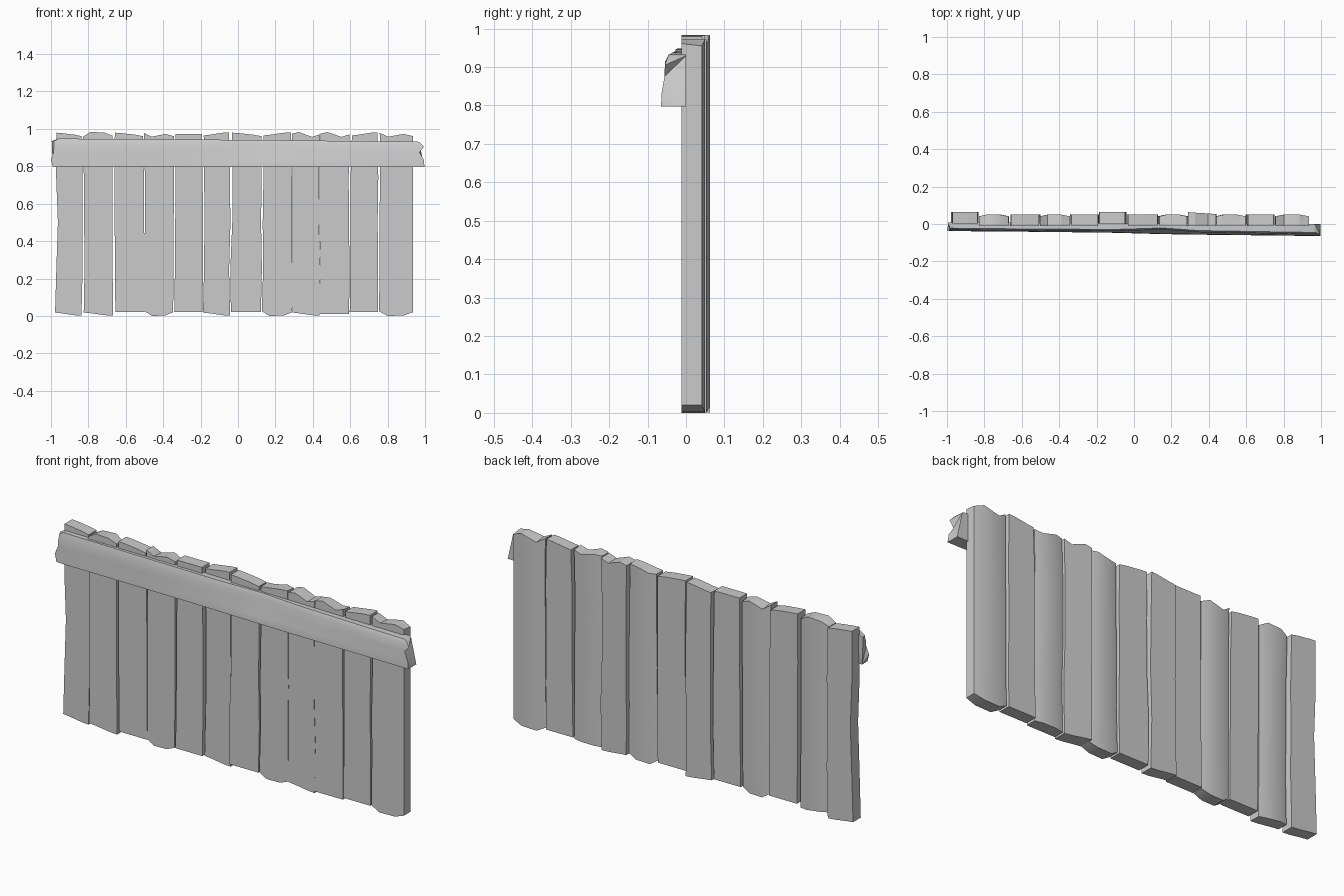
import bpy, bmesh, random

if "Cube" in bpy.data.objects:
    bpy.data.objects.remove(bpy.data.objects["Cube"])
random.seed(4)


def loft(name, rings):
    """Skin a list of equal-length point rings and cap both ends."""
    bm = bmesh.new()
    vs = [[bm.verts.new(p) for p in r] for r in rings]
    n = len(rings[0])
    for a, b in zip(vs, vs[1:]):
        for i in range(n):
            j = (i + 1) % n
            bm.faces.new((a[i], a[j], b[j], b[i]))
    for cap in (vs[0], vs[-1]):
        bm.faces.new(cap)
    bmesh.ops.recalc_face_normals(bm, faces=bm.faces)
    # splits warped caps cleanly
    bmesh.ops.triangulate(bm, faces=[f for f in bm.faces if len(f.verts) > 4])
    me = bpy.data.meshes.new(name)
    bm.to_mesh(me)
    bm.free()
    ob = bpy.data.objects.new(name, me)
    bpy.context.collection.objects.link(ob)
    bpy.ops.object.select_all(action='DESELECT')
    ob.select_set(True)
    bpy.context.view_layer.objects.active = ob
    bpy.ops.object.shade_smooth_by_angle(angle=0.5)
    return ob


# Seams between planks, with gap width at bottom and top
SEAMS = [-0.975, -0.83, -0.662, -0.503, -0.342, -0.185, -0.04,
         0.127, 0.29, 0.438, 0.598, 0.754, 0.936]
GAPS = [(0, 0), (.012, .006), (.012, .012), (0, .006), (.006, .01), (.004, .01),
        (.004, .016), (.005, .012), (0, .005), (0, .003), (.003, .012), (.006, .012), (0, 0)]
ROWS = [0, .25, .5, .75, 1]
COLS = [0, .25, .72, 1]

# Shapes of worn plank ends: heights across the width, measured inward
ENDS = {
    "flat": (.010, .010, .010, .010),
    "slope": (.003, .006, .014, .022),
    "rise": (.018, .014, .004, .001),
    "round": (.025, 0, .002, .020),
    "dip": (.004, .025, .010, .022),
    "peak": (.008, 0, .026, .012),
    "cut": (.020, .020, .020, .020),
}

# (top end, bottom end, back depth left, back depth right, rounded back edges)
PLANKS = [
    ("slope", "rise", .063, .063, 0), ("round", "rise", .05, .05, 1),
    ("slope", "cut", .05, .05, 0), ("dip", "round", .05, .05, 1),
    ("flat", "cut", .05, .05, 0), ("rise", "rise", .063, .063, 0),
    ("slope", "cut", .05, .05, 0), ("rise", "round", .05, .05, 1),
    ("peak", "rise", .063, .053, 0), ("peak", "flat", .05, .05, 1),
    ("rise", "cut", .05, .05, 0), ("dip", "round", .05, .05, 1),
]

# Slightly wavering seam lines
wobble = [[random.uniform(-.005, .005) for _ in ROWS] for _ in SEAMS]
wobble[0] = [-.003, .004, .012, .003, .004]
wobble[12] = [0] * 5


def edge(i, r, side):
    g = GAPS[i][0] + (GAPS[i][1] - GAPS[i][0]) * ROWS[r]
    return SEAMS[i] + wobble[i][r] + side * g / 2


# Upright planks
for i, (top, bot, yl, yr, soft) in enumerate(PLANKS):
    rings = []
    shift = yl - .05 if yl == yr else 0
    for r, t in enumerate(ROWS):
        xl, xr = edge(i, r, 1), edge(i + 1, r, -1)
        front, back = [], []
        for c, u in enumerate(COLS):
            x = xl + (xr - xl) * u
            z = ENDS[bot][c] * (1 - t) + (.983 - ENDS[top][c]) * t
            chip = .006 * (c % 2) * (t == 1) * soft
            inset = .009 if soft and c in (0, 3) else 0
            front.append((x, -.012 + shift, z))
            back.append((x, yl + (yr - yl) * u - inset, z - chip))
        rings.append(front + back[::-1])
    ob = loft(f"plank_{i + 1}", rings)

# Cross rail: stations of (x, back y, lower front y, upper front y, top z)
STATIONS = [
    (-.99, .008, -.036, -.030, .935), (-.96, .008, -.038, -.032, .948),
    (-.5, .006, -.042, -.036, .945), (-.1, .004, -.047, -.038, .942),
    (.15, .003, -.054, -.030, .940), (.35, .002, -.057, -.044, .938),
    (.7, .001, -.061, -.050, .934), (.96, 0, -.064, -.054, .932),
    (.985, 0, -.065, -.055, .929),
]
# Broken ends: how far each point of the outline is pushed along x
LEFT = (0, 0, -.010, .004, .006, .006, -.006)
RIGHT = (.012, .012, .008, -.014, .010, -.015, -.018)
rings = []
for k, (x, yb, yl, yu, zt) in enumerate(STATIONS):
    outline = [(yb, .797), (yl, .797), (yl + .002, .835), (yu - .001, .875),
               (yu, .915 if 0 < k < 8 else .905), (yu + .009, zt), (yb, zt)]
    push = LEFT if k == 0 else RIGHT if k == 8 else (0,) * 7
    rings.append([(x + d, y, z) for d, (y, z) in zip(push, outline)])
loft("cross_rail", rings)
